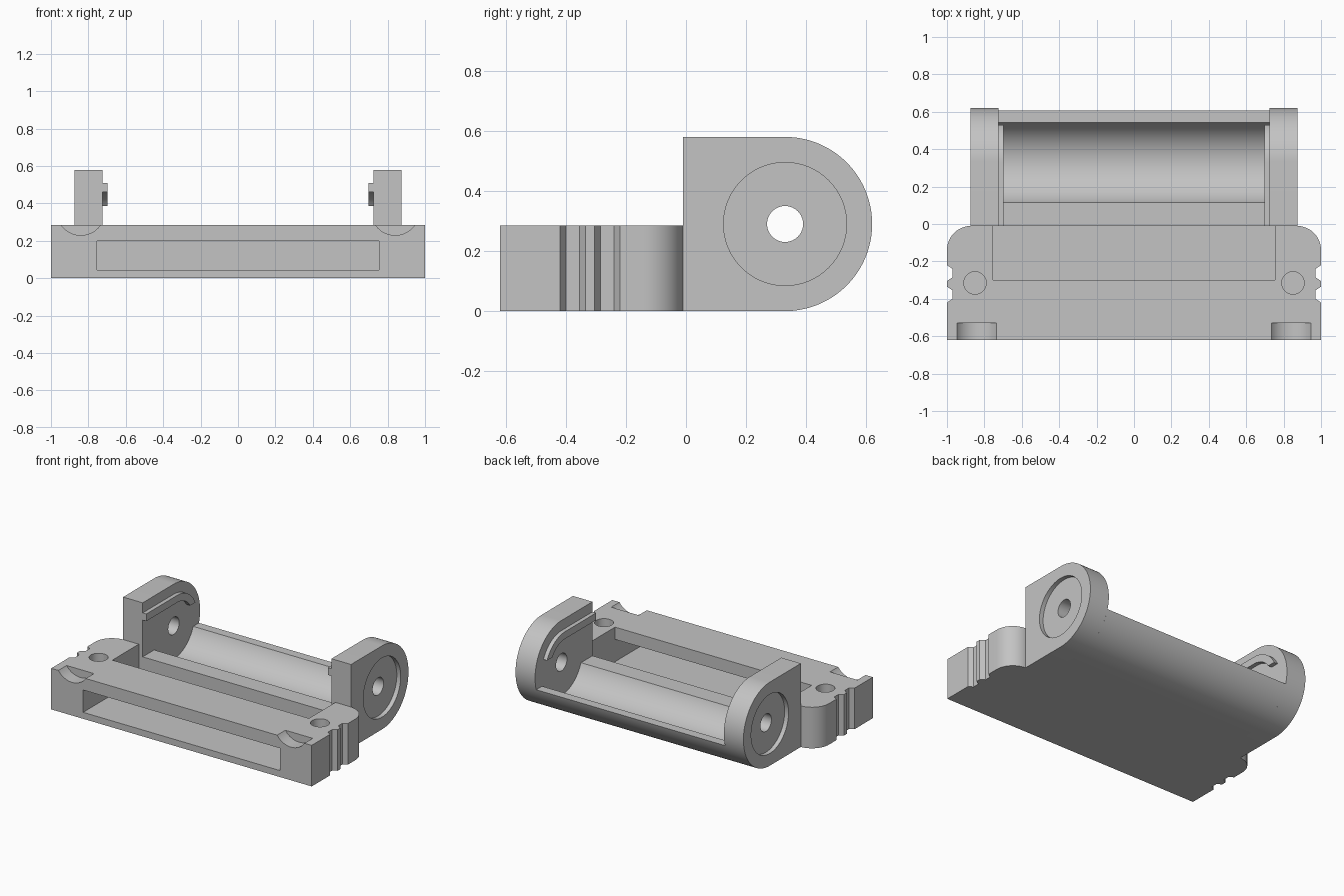
import bpy, bmesh
from math import cos, sin, pi, radians, asin

cube = bpy.data.objects.get("Cube")
if cube:
    bpy.data.objects.remove(cube, do_unlink=True)

grey = bpy.data.materials.new("plain grey")
grey.use_nodes = True
GREY = (0.55, 0.55, 0.55, 1)
grey.diffuse_color = GREY
grey.node_tree.nodes["Principled BSDF"].inputs["Base Color"].default_value = GREY

PLACE = {"x": lambda u, v, w: (w, u, v),
         "y": lambda u, v, w: (u, w, v),
         "z": lambda u, v, w: (u, v, w)}


def arc(cu, cv, r, start, end, steps=32):
    """Points on an arc, angles in radians."""
    angles = [start + (end - start) * i / steps for i in range(steps + 1)]
    return [(cu + r * cos(a), cv + r * sin(a)) for a in angles]


def circle(cu, cv, r, steps=64):
    return arc(cu, cv, r, 0, 2 * pi, steps)[:-1]


def prism(name, outline, axis, lo, hi):
    """Extrude a flat outline along an axis from lo to hi."""
    bm = bmesh.new()
    a, b = [[bm.verts.new(PLACE[axis](u, v, w)) for u, v in outline] for w in (lo, hi)]
    bm.faces.new(a)
    bm.faces.new(b)
    n = len(outline)
    for i in range(n):
        j = (i + 1) % n
        bm.faces.new((a[i], a[j], b[j], b[i]))
    bmesh.ops.recalc_face_normals(bm, faces=bm.faces)
    mesh = bpy.data.meshes.new(name)
    bm.to_mesh(mesh)
    bm.free()
    mesh.materials.append(grey)
    obj = bpy.data.objects.new(name, mesh)
    bpy.context.collection.objects.link(obj)
    return obj


def activate(obj):
    bpy.ops.object.select_all(action="DESELECT")
    obj.select_set(True)
    bpy.context.view_layer.objects.active = obj


def cut(obj, cutter):
    cutter.hide_render = True
    mod = obj.modifiers.new("cut", "BOOLEAN")
    mod.operation = "DIFFERENCE"
    mod.solver = "EXACT"
    mod.object = cutter
    activate(obj)
    bpy.ops.object.modifier_apply(modifier=mod.name)
    bpy.data.objects.remove(cutter, do_unlink=True)


def smooth(obj):
    activate(obj)
    bpy.ops.object.shade_smooth_by_angle(angle=radians(30))


FRONT, JOIN = -0.62, -0.01      # front face and joint between block and cradle
AXIS_Y, AXIS_Z, R = 0.33, 0.29, 0.29
RIM = 0.205                     # height of the cradle rim
INNER, OUTER = 0.725, 0.875     # cheek plate faces

# Front block with grip notches and rounded back corners
half = [(1, FRONT)]
for y in (-0.42, -0.305):
    half += [(1, y), (0.97, y + 0.02), (0.97, y + 0.065), (1, y + 0.085)]
half += arc(0.87, JOIN - 0.13, 0.13, 0, pi / 2, 16)
block = prism("front_block", half + [(-x, y) for x, y in reversed(half)], "z", 0, 0.285)

# Front slot running into the open top pocket
cut(block, prism("slot_cutter", [(-0.7, 0.045), (0.1, 0.045), (0.1, 0.4), (-0.3, 0.4),
                                 (-0.3, 0.2), (-0.7, 0.2)], "x", -0.755, 0.755))
for s in (1, -1):
    # Screw holes and scooped front corners
    cut(block, prism("hole_cutter", circle(s * 0.85, -0.315, 0.06, 40), "z", 0.08, 0.4))
    cut(block, prism("scoop_cutter", circle(s * 0.84, 0.358, 0.128), "y", -0.7, -0.53))
smooth(block)

# Cradle with a round trough, open above the rim
r_in = 0.23
dip = asin((AXIS_Z - RIM) / R)
dip_in = asin((AXIS_Z - RIM) / r_in)
profile = [(JOIN, RIM), (JOIN, 0)]
profile += arc(AXIS_Y, AXIS_Z, R, -pi / 2, -dip)
profile += arc(AXIS_Y, AXIS_Z, r_in, -dip_in, dip_in - pi, 48)
cradle = prism("cradle", profile, "x", -INNER, INNER)
smooth(cradle)

# Cheek plates with round recess, axle hole and hooked inner rail
cheek_outline = [(JOIN, 2 * R), (JOIN, 0)] + arc(AXIS_Y, AXIS_Z, R, -pi / 2, pi / 2, 64)
r_top, r_low, rail_end = 0.22, 0.17, 0.095
rail_outline = [(JOIN, AXIS_Z + r_low), (JOIN, AXIS_Z + r_top)]
rail_outline += arc(AXIS_Y, AXIS_Z, r_top, pi / 2, asin(rail_end / r_top), 20)
rail_outline += arc(AXIS_Y, AXIS_Z, r_low, asin(rail_end / r_low), pi / 2, 20)
for s, side in ((1, "left"), (-1, "right")):
    cheek = prism(side + "_cheek", cheek_outline, "x", s * INNER, s * OUTER)
    cut(cheek, prism("recess_cutter", circle(AXIS_Y, AXIS_Z, 0.205), "x",
                     s * (OUTER - 0.03), s * 1.1))
    cut(cheek, prism("axle_cutter", circle(AXIS_Y, AXIS_Z, 0.06, 40), "x", s * 0.5, s * 1.1))
    smooth(cheek)
    rail = prism(side + "_rail", rail_outline, "x", s * 0.697, s * INNER)
    smooth(rail)
